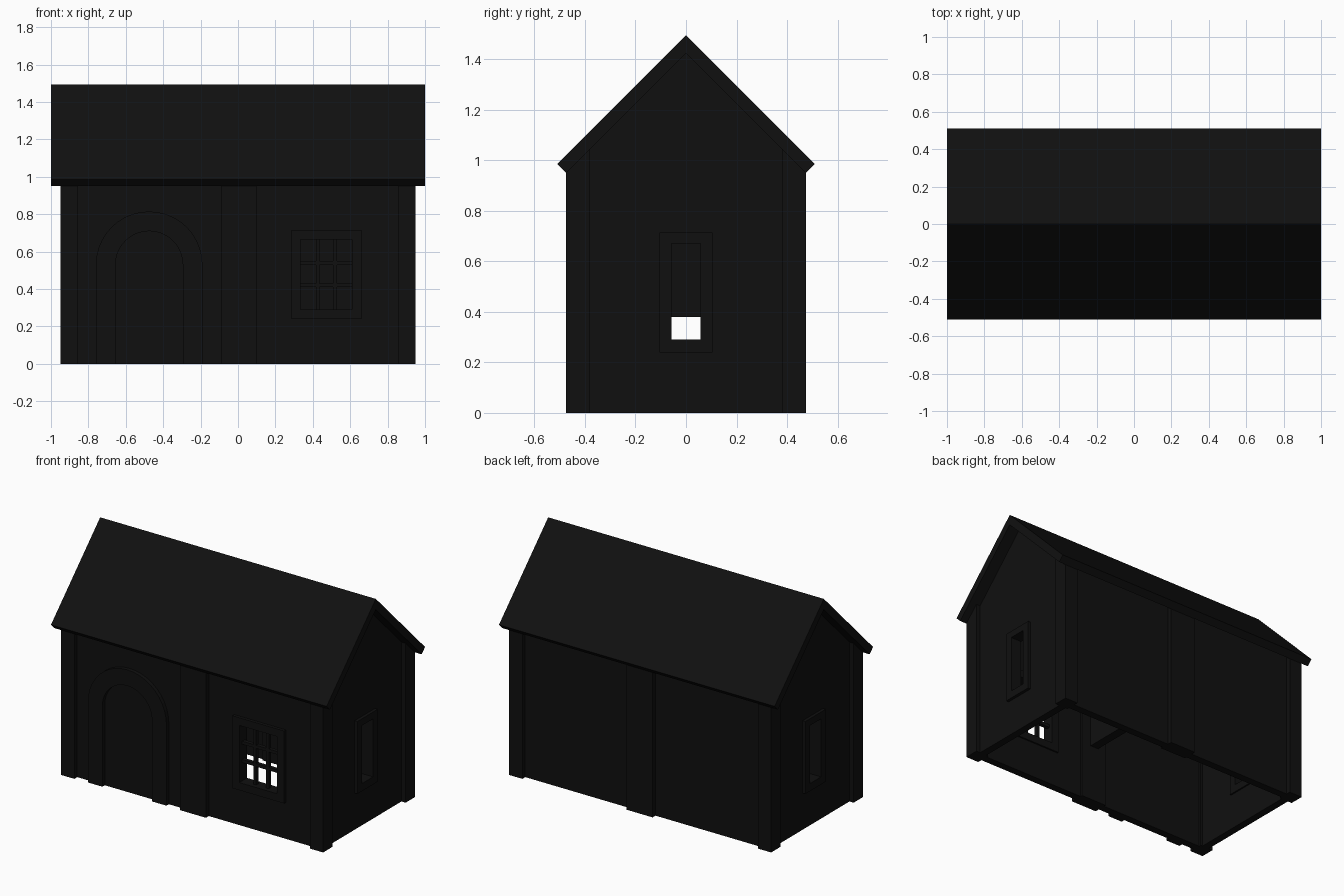
import bpy, math
from mathutils import Vector

if "Cube" in bpy.data.objects:
    bpy.data.objects.remove(bpy.data.objects["Cube"])

# single near-black colour
mat = bpy.data.materials.new("soot black")
mat.diffuse_color = (0.005, 0.005, 0.005, 1)
mat.use_nodes = True
mat.node_tree.nodes["Principled BSDF"].inputs["Base Color"].default_value = mat.diffuse_color


def prism(name, profile, a, b, axis):
    """Extrude a 2D profile along x (profile = y,z) or along y (profile = x,z)."""
    n = len(profile)
    verts = []
    for t in (a, b):
        for u, v in profile:
            verts.append((t, u, v) if axis == 'x' else (u, t, v))
    faces = [tuple(range(n)), tuple(range(2 * n - 1, n - 1, -1))]
    faces += [(i, i + n, (i + 1) % n + n, (i + 1) % n) for i in range(n)]
    me = bpy.data.meshes.new(name)
    me.from_pydata(verts, [], faces)
    import bmesh
    bm = bmesh.new()
    bm.from_mesh(me)
    bmesh.ops.recalc_face_normals(bm, faces=bm.faces)
    bm.to_mesh(me)
    bm.free()
    me.materials.append(mat)
    ob = bpy.data.objects.new(name, me)
    bpy.context.collection.objects.link(ob)
    return ob


def box(name, x, y, z):
    return prism(name, [(y[0], z[0]), (y[1], z[0]), (y[1], z[1]), (y[0], z[1])], x[0], x[1], 'x')


def gable(half, lift=0.0, base=0.0):
    """House-shaped outline whose slopes follow the roof underside."""
    top = 1.425 + lift
    return [(-half, base), (half, base), (half, top - half), (0, top), (-half, top - half)]


def cut(ob, cutter):
    m = ob.modifiers.new("cut", 'BOOLEAN')
    m.operation = 'DIFFERENCE'
    m.solver = 'EXACT'
    m.object = cutter
    cutter.hide_render = True
    cutter.hide_viewport = True
    cutter.display_type = 'WIRE'


def arch(cx, r, z, steps=20):
    return [(cx + r * math.cos(math.pi * i / steps), z + r * math.sin(math.pi * i / steps))
            for i in range(steps + 1)]


# hollow walls with window openings
walls = prism("walls", gable(0.445), -0.92, 0.92, 'x')
cut(walls, prism("room_cutter", gable(0.395, 0.03, -0.1), -0.87, 0.87, 'x'))
cut(walls, box("front_window_cutter", (0.335, 0.61), (-0.6, -0.3), (0.29, 0.665)))
cut(walls, box("side_window_cutter", (-1.2, 1.2), (-0.057, 0.057), (0.29, 0.67)))

# upper partition between the two rooms
prism("partition", gable(0.4, 0, 0.38), -0.03, 0.03, 'x')

# roof slab
prism("roof", [(-0.51, 0.985), (0, 1.495), (0.51, 0.985), (0.475, 0.95), (0, 1.425), (-0.475, 0.95)],
      -1, 1, 'x')

# corner and middle posts, tops following the slope
for s, side in ((-1, "front"), (1, "back")):
    prof = [(s * 0.475, 0), (s * 0.475, 0.955), (s * 0.38, 1.05), (s * 0.38, 0)]
    for nm, x0, x1 in (("left", -0.95, -0.855), ("middle", -0.09, 0.1), ("right", 0.855, 0.95)):
        prism(side + "_" + nm + "_post", prof, x0, x1, 'x')

# arched doorway surround (door panel is the wall behind it)
cx, spring = -0.475, 0.53
surround = [(cx + 0.285, 0)] + arch(cx, 0.285, spring) + [(cx - 0.285, 0)]
surround += [(cx - 0.18, 0)] + arch(cx, 0.18, spring)[::-1] + [(cx + 0.18, 0)]
prism("door_surround", surround, -0.47, -0.44, 'y')

# front window frame and glazing bars
F = (-0.465, -0.385)
box("front_window_left", (0.285, 0.335), F, (0.24, 0.715))
box("front_window_right", (0.61, 0.66), F, (0.24, 0.715))
box("front_window_sill", (0.335, 0.61), F, (0.24, 0.29))
box("front_window_head", (0.335, 0.61), F, (0.665, 0.715))
for x in (0.427, 0.518):
    box("upright_bar", (x - 0.01, x + 0.01), (-0.435, -0.41), (0.29, 0.665))
for z in (0.42, 0.54):
    box("cross_bar", (0.335, 0.61), (-0.435, -0.41), (z - 0.01, z + 0.01))

# side window frames
for s, side in ((-1, "left"), (1, "right")):
    X = tuple(sorted((s * 0.86, s * 0.94)))
    for t in (-1, 1):
        box(side + "_window_jamb", X, tuple(sorted((t * 0.057, t * 0.105))), (0.24, 0.715))
    box(side + "_window_sill", X, (-0.057, 0.057), (0.24, 0.29))
    box(side + "_window_head", X, (-0.057, 0.057), (0.67, 0.715))
